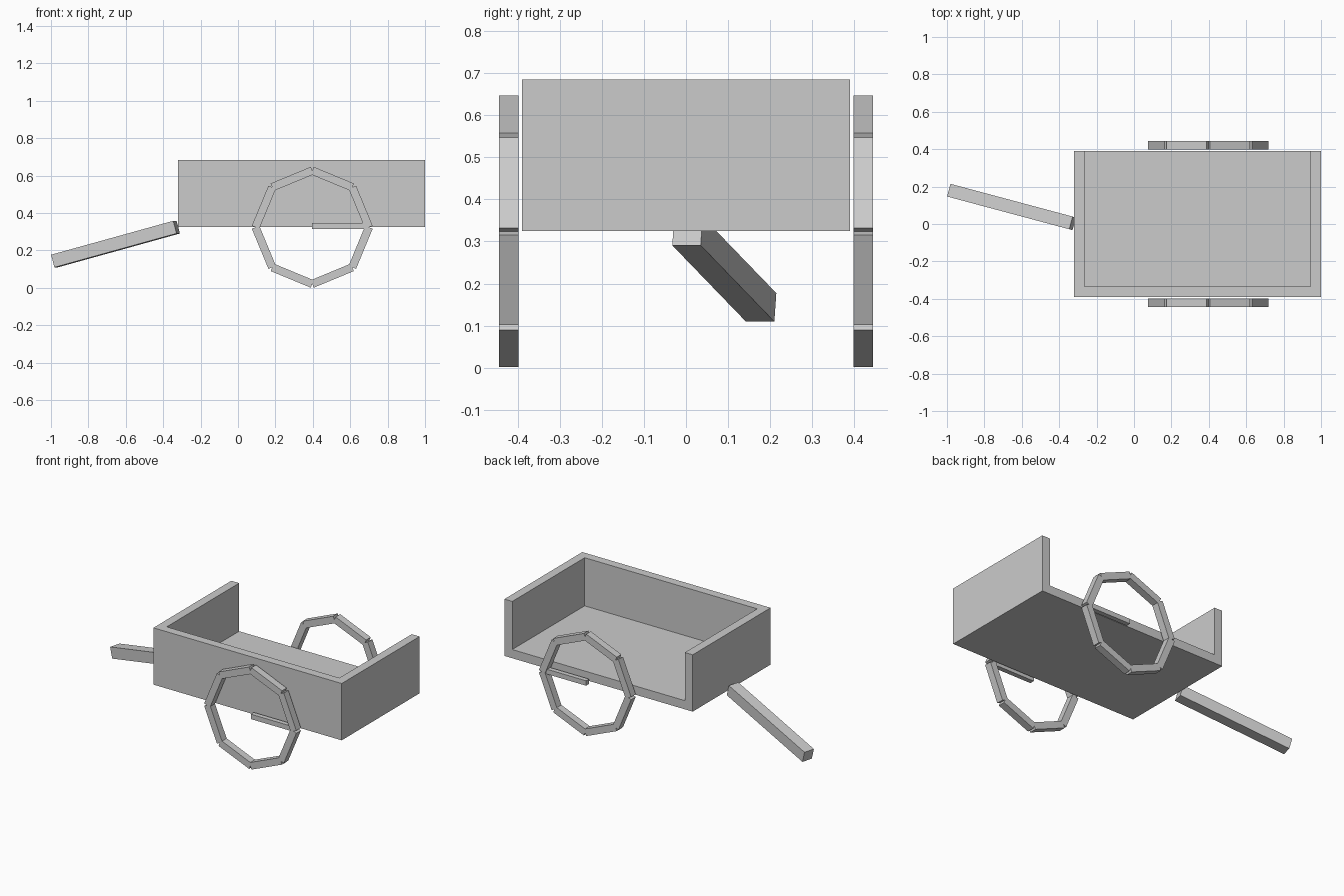
import bpy
from math import radians, tan, cos, sin

default = bpy.data.objects.get("Cube")
if default:
    bpy.data.objects.remove(default, do_unlink=True)

GREY = (0.6, 0.6, 0.6, 1.0)
grey = bpy.data.materials.new("plain_grey")
grey.use_nodes = True
grey.diffuse_color = GREY
grey.node_tree.nodes["Principled BSDF"].inputs["Base Color"].default_value = GREY


def box(name, center, size, rotation=(0, 0, 0)):
    """Add a flat-faced block with its scale applied to the mesh."""
    bpy.ops.mesh.primitive_cube_add(size=1, location=center, rotation=rotation)
    obj = bpy.context.object
    obj.name = obj.data.name = name
    for v in obj.data.vertices:
        v.co = [c * s for c, s in zip(v.co, size)]
    obj.data.materials.append(grey)
    return obj


# Cart body: a block hollowed from above and open at the back
X0, X1, HALF_Y, Z0, Z1, WALL = -0.32, 1.0, 0.39, 0.325, 0.685, 0.055
mid_x, mid_z = (X0 + X1) / 2, (Z0 + Z1) / 2
body = box("cart_body", (mid_x, 0, mid_z), (X1 - X0, 2 * HALF_Y, Z1 - Z0))
cutter = box("body_cutter", (mid_x, WALL, mid_z + WALL),
             (X1 - X0 - 2 * WALL, 2 * HALF_Y, Z1 - Z0))
cutter.hide_render = True
cut = body.modifiers.new("hollow", "BOOLEAN")
cut.operation = "DIFFERENCE"
cut.solver = "EXACT"
cut.object = cutter
bpy.context.view_layer.objects.active = body
bpy.ops.object.modifier_apply(modifier=cut.name)
bpy.data.objects.remove(cutter, do_unlink=True)

# Wheels: eight straight rim blocks and a single spoke on each side
HUB_X, HUB_Z, RIM_R, RIM_T, RIM_W = 0.397, 0.324, 0.28, 0.043, 0.046
for side, y in (("right", -0.421), ("left", 0.421)):
    for i in range(8):
        a = radians(22.5 + 45 * i)
        box(f"{side}_rim_{i + 1}",
            (HUB_X + RIM_R * cos(a), y, HUB_Z + RIM_R * sin(a)),
            (RIM_T, RIM_W, 2 * RIM_R * tan(radians(22.5))), (0, -a, 0))
    box(f"{side}_spoke", (0.537, y, 0.331), (0.284, 0.03, 0.031))

# Tow bar: slopes down to the ground and swings to one side
box("tow_bar", (-0.655, 0.091, 0.234), (0.7, 0.07, 0.07),
    (0, radians(-15), radians(-15)))
